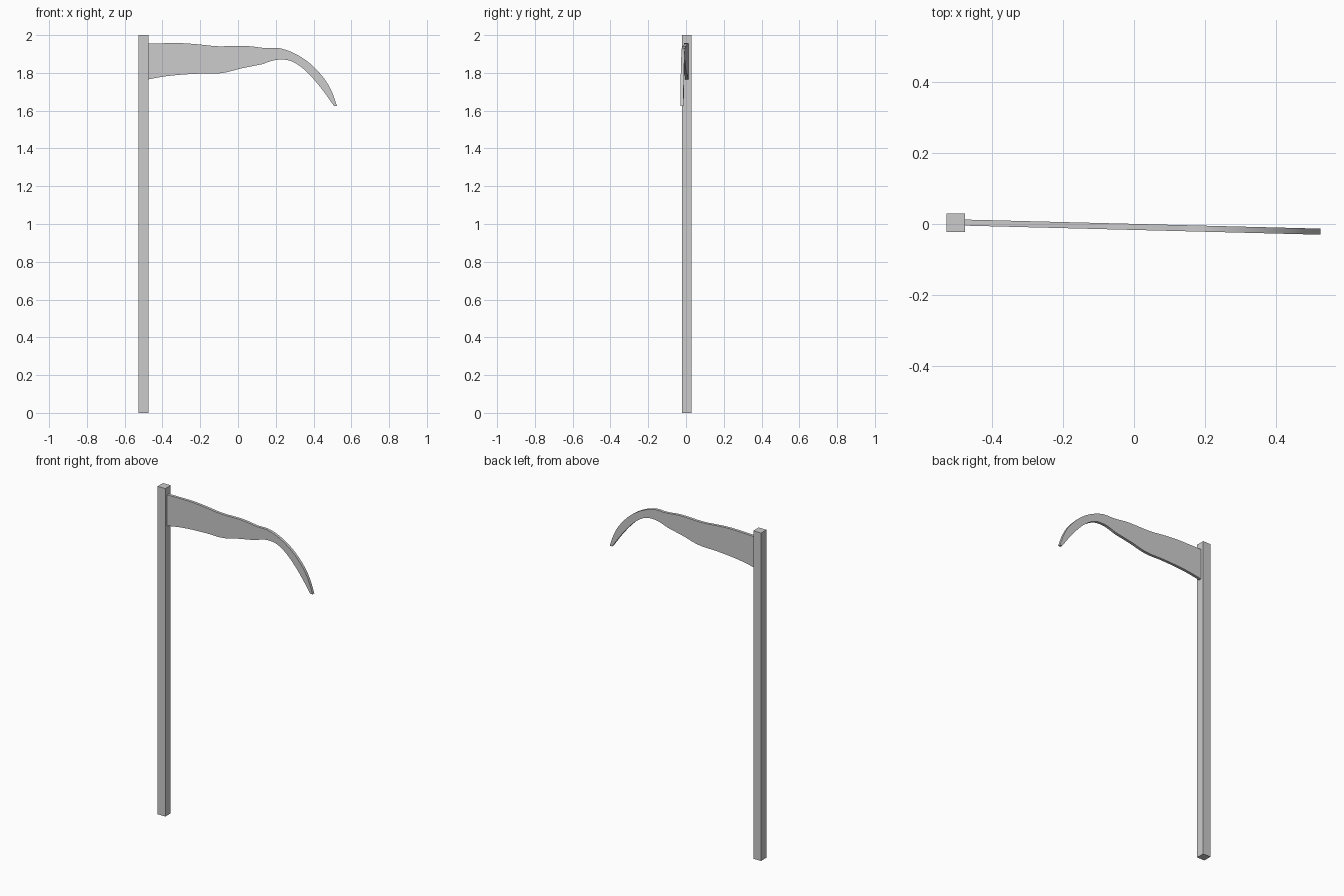
import bpy, bmesh

if "Cube" in bpy.data.objects:
    bpy.data.objects.remove(bpy.data.objects["Cube"])

# Square post
bpy.ops.mesh.primitive_cube_add(size=1, location=(-0.501, 0.004, 1.0))
post = bpy.context.object
post.name = "post"
post.scale = (0.052, 0.052, 2.0)
bpy.ops.object.transform_apply(location=False, rotation=False, scale=True)

# Blade outline (x, z): spine and cutting edge, both from post to tip
SPINE = [(-.478, 1.955), (-.386, 1.957), (-.29, 1.957), (-.2, 1.95), (-.106, 1.941),
         (.01, 1.943), (.074, 1.94), (.138, 1.932), (.21, 1.932), (.275, 1.914),
         (.34, 1.88), (.40, 1.833), (.46, 1.765), (.497, 1.70), (.524, 1.625)]
EDGE = [(-.478, 1.765), (-.397, 1.78), (-.307, 1.79), (-.2, 1.796), (-.12, 1.796),
        (-.058, 1.804), (.01, 1.822), (.063, 1.833), (.127, 1.846), (.17, 1.861),
        (.217, 1.87), (.28, 1.863), (.353, 1.816), (.434, 1.727), (.508, 1.625)]


def smooth(pts, steps=3):
    """Catmull-Rom refinement of an open point list."""
    out = []
    for i in range(len(pts) - 1):
        a, b, c, d = (pts[max(0, min(len(pts) - 1, j))] for j in range(i - 1, i + 3))
        for s in range(steps):
            t = s / steps
            out.append(tuple(0.5 * (2 * q + (r - p) * t + (2 * p - 5 * q + 4 * r - w) * t * t
                                    + (3 * q - p - 3 * r + w) * t ** 3)
                             for p, q, r, w in zip(a, b, c, d)))
    return out + [pts[-1]]


# Flat plate, swinging slightly towards the front along its length
HALF = 0.0085


def mid_y(x):
    return 0.004 - 0.0255 * (x + 0.478)


bm = bmesh.new()
rings = []
for (sx, sz), (ex, ez) in zip(smooth(SPINE), smooth(EDGE)):
    rings.append([bm.verts.new((x, mid_y(x) + k * HALF, z))
                  for x, z, k in ((sx, sz, -1), (sx, sz, 1), (ex, ez, 1), (ex, ez, -1))])
for a, b in zip(rings, rings[1:]):
    for i in range(4):
        j = (i + 1) % 4
        bm.faces.new((a[i], a[j], b[j], b[i]))
bm.faces.new(rings[0])
bm.faces.new(rings[-1][::-1])
bmesh.ops.recalc_face_normals(bm, faces=bm.faces)
mesh = bpy.data.meshes.new("blade")
bm.to_mesh(mesh)
bm.free()
blade = bpy.data.objects.new("blade", mesh)
bpy.context.collection.objects.link(blade)

# Smooth the curved rims, keep corners crisp
bpy.ops.object.select_all(action='DESELECT')
blade.select_set(True)
bpy.context.view_layer.objects.active = blade
bpy.ops.object.shade_smooth_by_angle()
